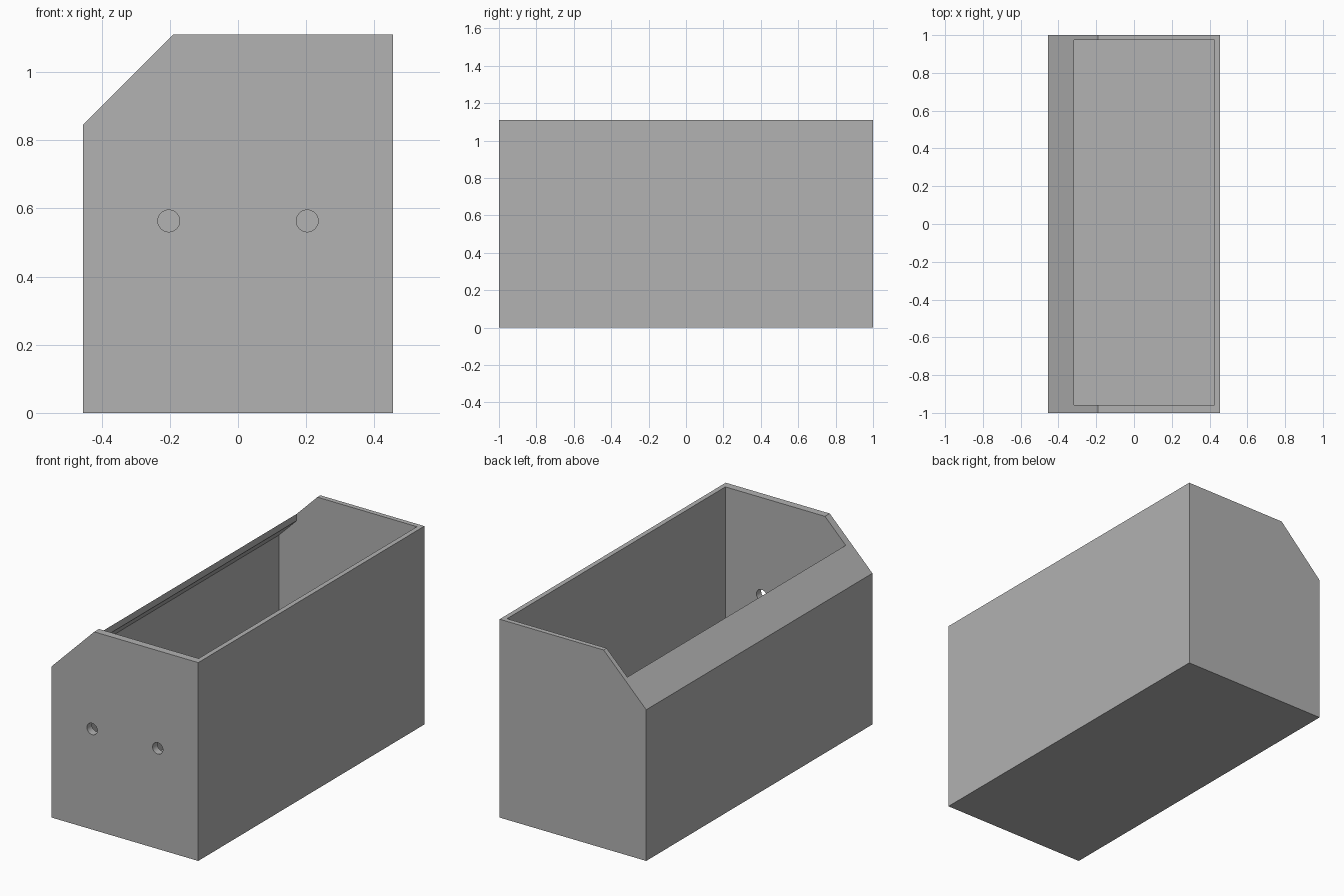
import bpy
import math

if "Cube" in bpy.data.objects:
    bpy.data.objects.remove(bpy.data.objects["Cube"])

W, H, CH = 0.454, 1.11, 0.264   # half width, height, corner bevel
T = 0.027                       # wall thickness
FRONT, BACK = -0.958, 0.973     # inner faces of the end walls

grey = bpy.data.materials.new("plain grey")
grey.diffuse_color = (0.445, 0.445, 0.445, 1)
grey.use_nodes = True
grey.node_tree.nodes["Principled BSDF"].inputs["Base Color"].default_value = grey.diffuse_color


def prism(name, profile, y0, y1):
    """Extrude an x-z profile along y."""
    n = len(profile)
    verts = [(x, y, z) for y in (y0, y1) for x, z in profile]
    faces = [list(range(n)), list(range(2 * n - 1, n - 1, -1))]
    faces += [(i, i + n, (i + 1) % n + n, (i + 1) % n) for i in range(n)]
    mesh = bpy.data.meshes.new(name)
    mesh.from_pydata(verts, [], faces)
    ob = bpy.data.objects.new(name, mesh)
    bpy.context.collection.objects.link(ob)
    return ob


def cut(target, cutter):
    mod = target.modifiers.new(cutter.name, 'BOOLEAN')
    mod.operation = 'DIFFERENCE'
    mod.solver = 'EXACT'
    mod.object = cutter
    cutter.hide_render = True
    cutter.hide_set(True)


# Box body with one bevelled top corner
box = prism("box_body", [(-W, 0), (W, 0), (W, H), (-W + CH, H), (-W, H - CH)], -1, 1)
box.data.materials.append(grey)

# Hollow inside: follows the bevel, with a straight opening up through the top
inner = W - T
lip = -0.318
slope = H - CH + W - T * math.sqrt(2)   # underside of the bevel: z = x + slope
cut(box, prism("cavity_cutter", [(-inner, T), (inner, T), (inner, H + 0.1), (lip, H + 0.1),
                                 (lip, lip + slope), (-inner, slope - inner)], FRONT, BACK))

# Two round holes through the front wall
for side, x in (("left", -0.203), ("right", 0.203)):
    ring = [(x + 0.032 * math.cos(a), 0.563 + 0.032 * math.sin(a))
            for a in (math.tau * i / 48 for i in range(48))]
    cut(box, prism(side + "_hole_cutter", ring, -1.1, FRONT + 0.1))

# Bake the cuts, then drop the helpers
bpy.context.view_layer.update()
baked = bpy.data.meshes.new_from_object(box.evaluated_get(bpy.context.evaluated_depsgraph_get()))
box.modifiers.clear()
box.data = baked
for ob in [o for o in bpy.data.objects if o.name.endswith("cutter")]:
    bpy.data.objects.remove(ob)

# Smooth hole walls, sharp edges elsewhere
bpy.context.view_layer.objects.active = box
box.select_set(True)
bpy.ops.object.shade_smooth_by_angle(angle=math.radians(30))
